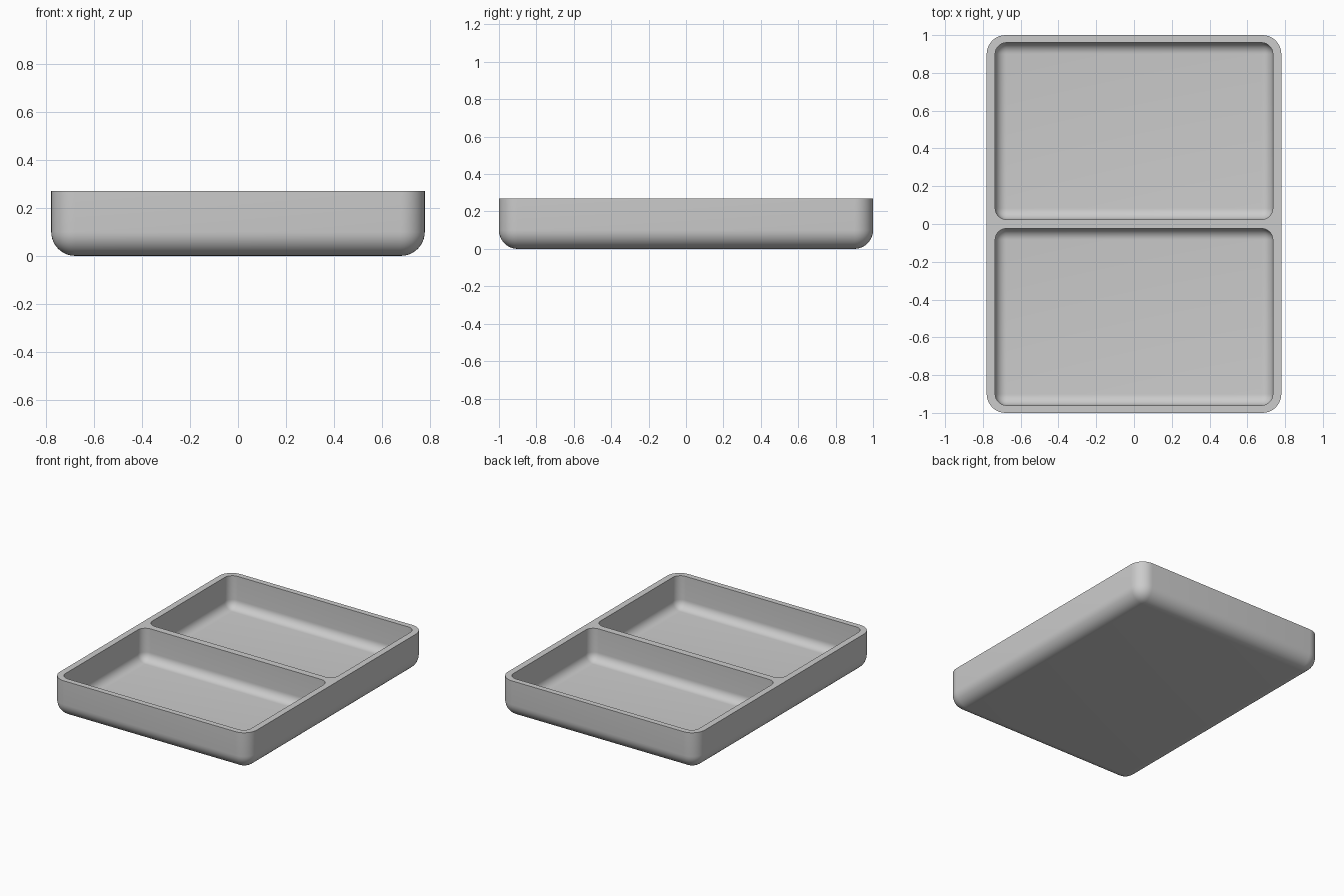
import bpy
import bmesh
from mathutils import Vector

if "Cube" in bpy.data.objects:
    bpy.data.objects.remove(bpy.data.objects["Cube"], do_unlink=True)

HEIGHT = 0.27
FLOOR = 0.04


def rounded_block(name, low, high, radius, segments=10):
    """Box with rounded sides and bottom, and a sharp flat top."""
    low, high = Vector(low), Vector(high)
    bm = bmesh.new()
    bmesh.ops.create_cube(bm, size=1)
    for v in bm.verts:
        v.co = Vector(high[i] if v.co[i] > 0 else low[i] for i in range(3))
    edges = [e for e in bm.edges if any(v.co.z < high.z for v in e.verts)]
    bmesh.ops.bevel(bm, geom=edges, offset=radius, offset_type='OFFSET',
                    segments=segments, profile=0.5, affect='EDGES')
    mesh = bpy.data.meshes.new(name)
    bm.to_mesh(mesh)
    bm.free()
    obj = bpy.data.objects.new(name, mesh)
    bpy.context.collection.objects.link(obj)
    return obj


# Plain grey plastic
grey = bpy.data.materials.new("plain_grey")
grey.use_nodes = True
color = (0.6, 0.6, 0.6, 1)
grey.diffuse_color = color
grey.node_tree.nodes["Principled BSDF"].inputs["Base Color"].default_value = color

# Tray body
tray = rounded_block("tray", (-0.78, -1, 0), (0.78, 1, HEIGHT), 0.1)
tray.data.materials.append(grey)
bpy.context.view_layer.objects.active = tray
tray.select_set(True)

# Two compartments, split by a thin divider
for y0, y1 in ((-0.96, -0.024), (0.024, 0.96)):
    cutter = rounded_block("compartment_cutter", (-0.735, y0, FLOOR),
                           (0.735, y1, HEIGHT + 0.1), 0.06)
    cutter.hide_render = True
    cut = tray.modifiers.new("compartment", 'BOOLEAN')
    cut.operation = 'DIFFERENCE'
    cut.solver = 'EXACT'
    cut.object = cutter
    bpy.ops.object.modifier_apply(modifier=cut.name)
    bpy.data.objects.remove(cutter, do_unlink=True)

# Smooth rounded walls with a crisp rim
bpy.ops.object.shade_smooth_by_angle(angle=0.6)
